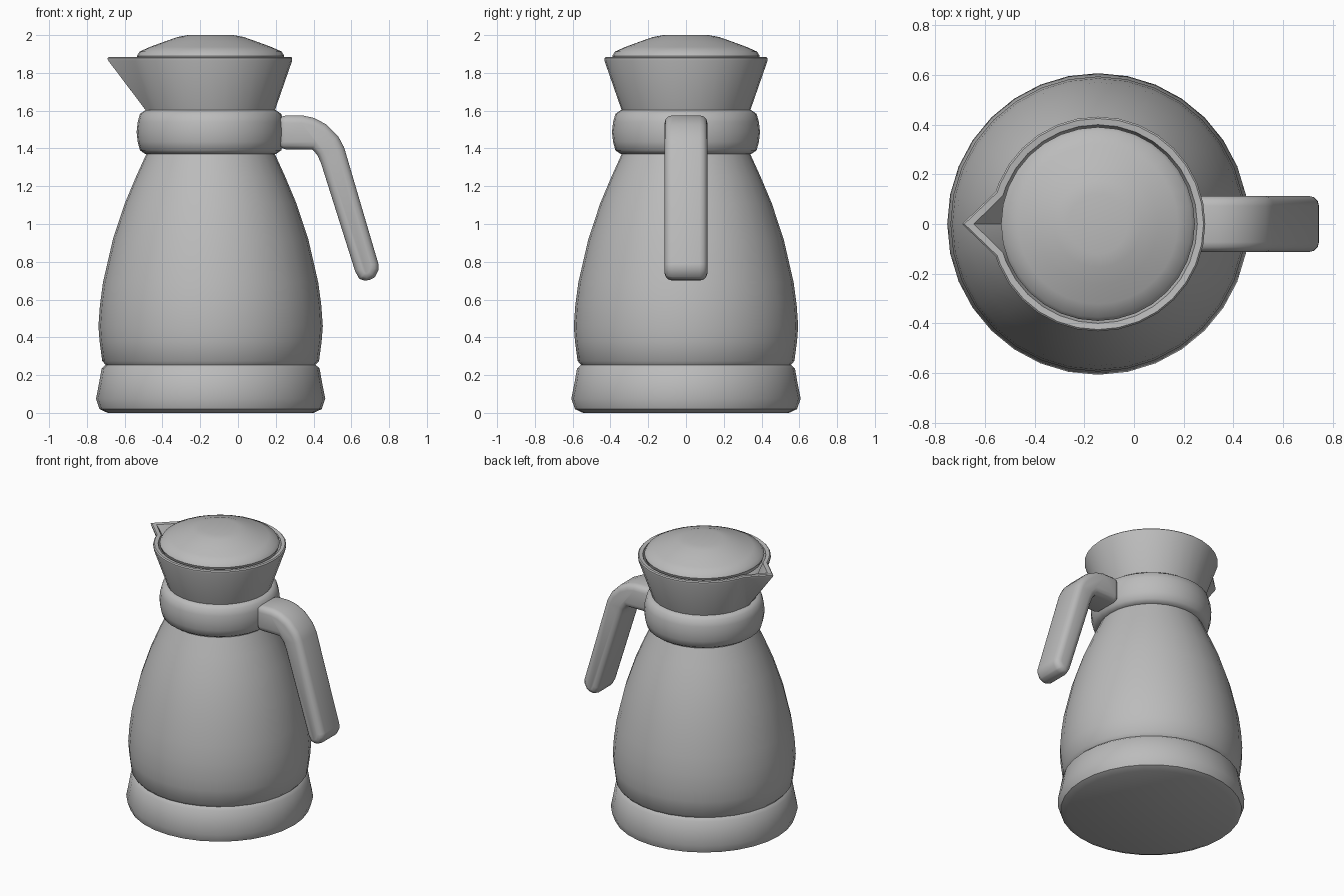
import bpy, bmesh, math
from mathutils import Vector

AXIS_X = -0.145
SIDES = 32

old = bpy.data.objects.get("Cube")
if old:
    bpy.data.objects.remove(old, do_unlink=True)

grey = bpy.data.materials.new("plain_grey")
grey.use_nodes = True
colour = (0.5, 0.5, 0.5, 1)
grey.diffuse_color = colour
grey.node_tree.nodes["Principled BSDF"].inputs["Base Color"].default_value = colour


def finish(bm, name, bevel=0):
    bmesh.ops.recalc_face_normals(bm, faces=bm.faces[:])
    mesh = bpy.data.meshes.new(name)
    bm.to_mesh(mesh)
    bm.free()
    mesh.materials.append(grey)
    obj = bpy.data.objects.new(name, mesh)
    bpy.context.collection.objects.link(obj)
    bpy.ops.object.select_all(action='DESELECT')
    obj.select_set(True)
    bpy.context.view_layer.objects.active = obj
    if bevel:
        mod = obj.modifiers.new("rounded_edges", 'BEVEL')
        mod.width = bevel
        mod.segments = 3
        mod.limit_method = 'ANGLE'
        mod.angle_limit = math.radians(50)
        bpy.ops.object.modifier_apply(modifier=mod.name)
    bpy.ops.object.shade_smooth_by_angle(angle=math.radians(42))
    return obj


def skin(bm, rings):
    """Join successive closed rings of vertices with quads."""
    for low, high in zip(rings, rings[1:]):
        for i in range(len(low)):
            j = (i + 1) % len(low)
            bm.faces.new((low[i], low[j], high[j], high[i]))


def lathe(name, profile):
    bm = bmesh.new()
    rings = []
    for r, z in profile:
        angles = [2 * math.pi * i / SIDES for i in range(SIDES)]
        rings.append([bm.verts.new((AXIS_X + r * math.cos(a), r * math.sin(a), z))
                      for a in angles])
    skin(bm, rings)
    bm.faces.new(rings[0])
    bm.faces.new(rings[-1])
    return finish(bm, name)


# Turned parts, as (radius, height) profiles
lathe("base", [(0.545, 0), (0.588, 0.02), (0.607, 0.075), (0.592, 0.15),
               (0.577, 0.235), (0.556, 0.255)])
lathe("body", [(0.552, 0.25), (0.574, 0.275), (0.588, 0.38), (0.594, 0.46),
               (0.586, 0.57), (0.57, 0.69), (0.517, 0.92), (0.454, 1.11),
               (0.395, 1.25), (0.336, 1.38)])
lathe("collar_band", [(0.345, 1.37), (0.374, 1.39), (0.386, 1.435), (0.392, 1.487),
                      (0.386, 1.54), (0.374, 1.583), (0.345, 1.603)])
lathe("lid", [(0.38, 1.86), (0.39, 1.89), (0.376, 1.913), (0.322, 1.937),
              (0.243, 1.966), (0.175, 1.99), (0.12, 2.0)])


# Flared neck whose rim is drawn out into a pouring spout
def neck_ring(bm, r, tip, z, corner):
    corner = math.radians(corner)
    step = 2 * math.pi / SIDES
    points = [(tip, 0), (r, corner)]
    points += [(r, i * step) for i in range(2, SIDES - 1)]
    points.append((r, -corner))
    return [bm.verts.new((AXIS_X - d * math.cos(a), d * math.sin(a), z)) for d, a in points]


bm = bmesh.new()
rows = [(0.338, 0.338, 1.595, 3), (0.432, 0.542, 1.865, 17.4), (0.432, 0.547, 1.878, 17.4),
        (0.425, 0.538, 1.885, 17.4), (0.4, 0.5, 1.882, 16.5), (0.395, 0.485, 1.865, 16),
        (0.3, 0.3, 1.6, 3)]
neck = [neck_ring(bm, *row) for row in rows]
skin(bm, neck)
bm.faces.new(neck[0])
bm.faces.new(neck[-1])
finish(bm, "neck_and_spout")

# Bent handle: side outline pulled across its width, then rounded
outline = [(0.215, 1.575), (0.34, 1.575), (0.40, 1.562), (0.467, 1.528), (0.53, 1.465),
           (0.562, 1.405), (0.743, 0.79), (0.745, 0.76), (0.725, 0.72), (0.685, 0.69),
           (0.642, 0.71), (0.62, 0.75), (0.44, 1.32), (0.42, 1.365), (0.393, 1.395),
           (0.215, 1.395)]
bm = bmesh.new()
side = bm.faces.new([bm.verts.new((x, -0.113, z)) for x, z in outline])
pulled = bmesh.ops.extrude_face_region(bm, geom=[side])
bmesh.ops.translate(bm, vec=Vector((0, 0.226, 0)),
                    verts=[v for v in pulled["geom"] if isinstance(v, bmesh.types.BMVert)])
finish(bm, "handle", bevel=0.04)
